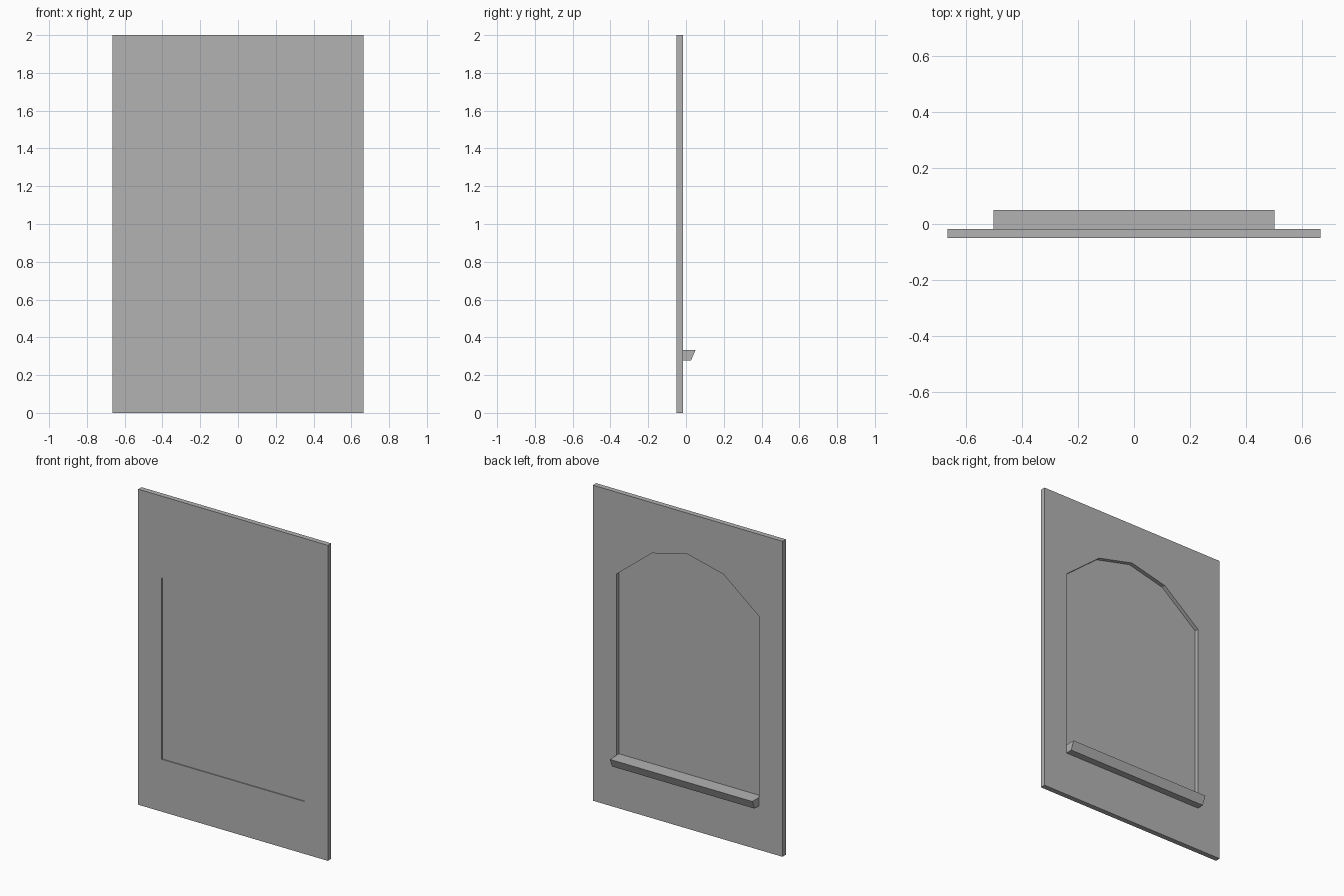
import bpy
import bmesh
from mathutils import Vector

cube = bpy.data.objects.get("Cube")
if cube:
    bpy.data.objects.remove(cube, do_unlink=True)

# One plain grey for everything
grey = bpy.data.materials.new("plain grey")
grey.use_nodes = True
grey.diffuse_color = (0.45, 0.45, 0.45, 1)
grey.node_tree.nodes["Principled BSDF"].inputs["Base Color"].default_value = grey.diffuse_color

FRONT, BACK, SILL_TOP = -0.05, -0.017, 0.332


def add_object(name, bm):
    bmesh.ops.recalc_face_normals(bm, faces=bm.faces[:])
    mesh = bpy.data.meshes.new(name)
    bm.to_mesh(mesh)
    bm.free()
    mesh.materials.append(grey)
    obj = bpy.data.objects.new(name, mesh)
    bpy.context.collection.objects.link(obj)
    return obj


def extruded(name, loops, offset):
    """Fill the outline loops (inner loops become holes) and extrude them."""
    bm = bmesh.new()
    edges = []
    for loop in loops:
        verts = [bm.verts.new(p) for p in loop]
        edges += [bm.edges.new((v, verts[i - 1])) for i, v in enumerate(verts)]
    bmesh.ops.triangle_fill(bm, use_beauty=True, edges=edges)
    if offset:
        ext = bmesh.ops.extrude_face_region(bm, geom=bm.faces[:], use_keep_orig=True)
        moved = [g for g in ext["geom"] if isinstance(g, bmesh.types.BMVert)]
        bmesh.ops.translate(bm, verts=moved, vec=Vector(offset))
    return add_object(name, bm)


def upright(profile, y):
    return [(x, y, z) for x, z in profile]


# Outlines: the wall rectangle and the faceted arched opening
wall = [(-0.665, 0), (0.665, 0), (0.665, 2), (-0.665, 2)]
half = [(0.5, SILL_TOP), (0.5, 1.48), (0.25, 1.68)]
arch = half + [(0, 1.74)] + [(-x, z) for x, z in reversed(half)]

# Wall panel with the arched opening through it
extruded("wall_panel", [upright(wall, FRONT), upright(arch, FRONT)], (0, BACK - FRONT, 0))

# Thin pane closing the opening, set just behind the front
extruded("arched_pane", [upright(arch, FRONT + 0.006)], (0, 0.002, 0))

# Sill on the back, with a sloping outer face
sill = [(BACK, 0.278), (0.027, 0.278), (0.05, SILL_TOP), (BACK, SILL_TOP)]
extruded("window_sill", [[(-0.5, y, z) for y, z in sill]], (1, 0, 0))
